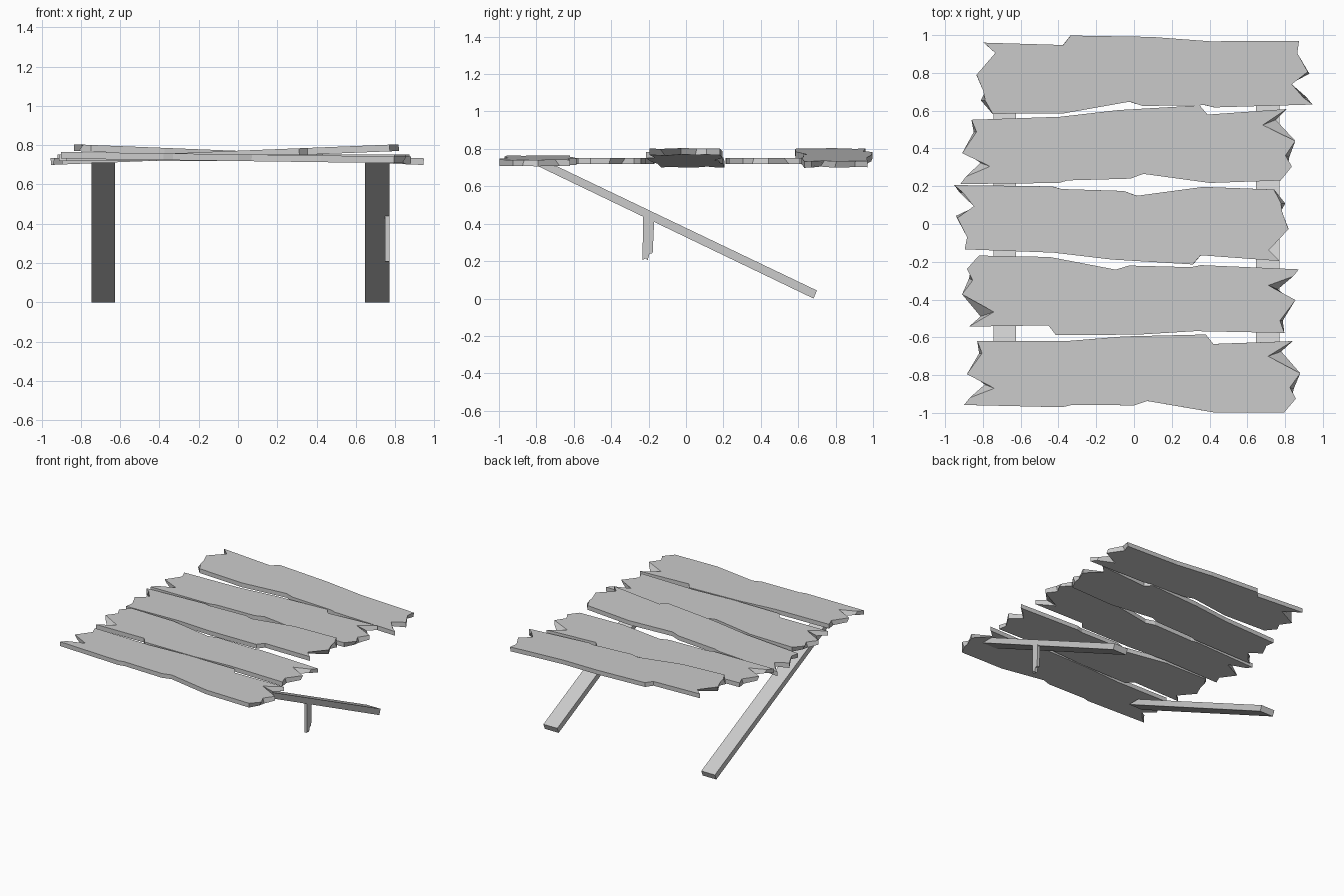
import bpy
from math import pi
from mathutils import Matrix

if "Cube" in bpy.data.objects:
    bpy.data.objects.remove(bpy.data.objects["Cube"])

THICK = 0.034


def make_object(name, mesh):
    obj = bpy.data.objects.new(name, mesh)
    bpy.context.collection.objects.link(obj)
    return obj


def loft(name, lower, upper):
    """Closed solid between two matching rings (counter-clockwise seen from the upper side)."""
    n = len(lower)
    faces = [list(range(n))[::-1], list(range(n, 2 * n))]
    faces += [[i, (i + 1) % n, n + (i + 1) % n, n + i] for i in range(n)]
    mesh = bpy.data.meshes.new(name)
    mesh.from_pydata(lower + upper, [], faces)
    return mesh


# Plank outline: chipped long edges and splintered ends
front_edge = [(-.90, -.158), (-.38, -.17), (-.33, -.158), (0, -.16),
              (.07, -.137), (.42, -.197), (.795, -.197)]
right_end = [(.857, -.125), (.825, -.065), (.88, .01), (.71, .10)]
right_end_low = [(.835, -.125), (.845, -.075), (.88, .01), (.78, .125)]
back_edge = [(.84, .18), (.42, .165), (.38, .215), (-.05, .205),
             (-.36, .18), (-.83, .18)]
left_end = [(-.805, .115), (-.885, .005), (-.74, -.07), (-.87, -.12)]
left_end_low = [(-.82, .115), (-.875, .015), (-.79, -.05), (-.85, -.12)]
top = front_edge + right_end + back_edge + left_end
low = front_edge + right_end_low + back_edge + left_end_low
plank_mesh = loft("plank",
                  [(x, y, -THICK / 2) for x, y in low],
                  [(x, y, THICK / 2) for x, y in top])

# Five planks share one mesh: centre, turn, flipped over, reversed, tilt
planks = [
    ((0, -.80, .736), 0, False, False, .0135),
    ((-.03, -.38, .735), -.02, False, True, 0),
    ((-.06, .015, .752), -.037, True, True, -.04),
    ((-.025, .40, .735), .034, False, False, 0),
    ((.045, .785, .752), .006, True, False, .04),
]
for i, (centre, turn, flipped, reverse, tilt) in enumerate(planks):
    plank = make_object(f"plank_{i + 1}", plank_mesh)
    plank.matrix_world = (Matrix.Translation(centre)
                          @ Matrix.Rotation(tilt, 4, 'Y')
                          @ Matrix.Rotation(turn + (pi if reverse else 0), 4, 'Z')
                          @ Matrix.Rotation(pi if flipped else 0, 4, 'Y'))


def side_prism(name, profile, x0, x1):
    """Extrude a y-z profile between two x positions."""
    return make_object(name, loft(name, [(x0, y, z) for y, z in profile],
                                  [(x1, y, z) for y, z in profile]))


# Slanted legs under the front plank, running down to the back
leg_profile = [(-.80, .712), (.682, 0), (.70, .043), (-.70, .712)]
side_prism("left_leg", leg_profile, -.745, -.625)
side_prism("right_leg", leg_profile, .647, .77)

# Broken brace stub hanging from the right leg
stub_profile = [(-.23, .45), (-.232, .207), (-.215, .215), (-.205, .205),
                (-.195, .24), (-.178, .243), (-.17, .42)]
side_prism("broken_brace", stub_profile, .748, .771)
